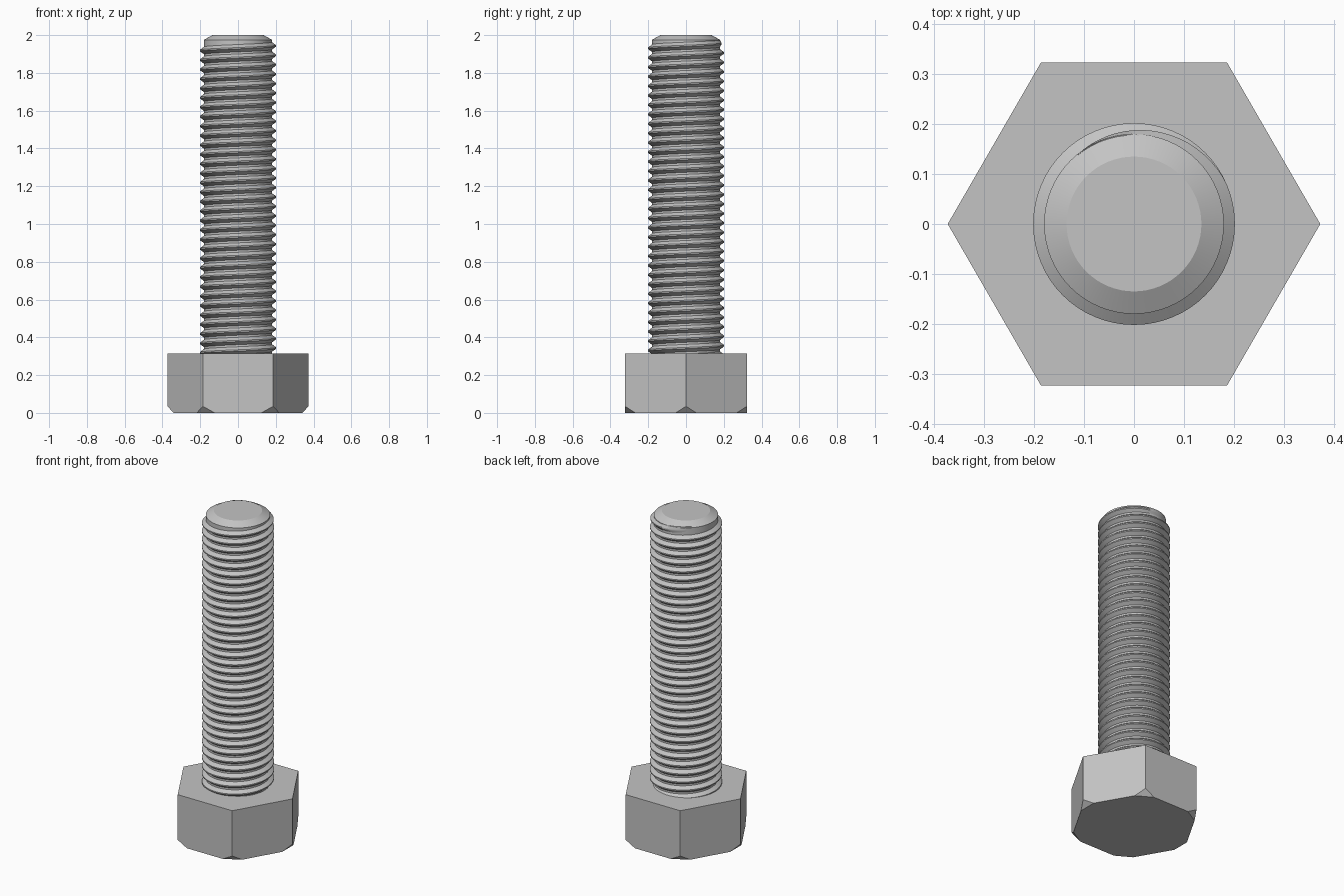
import bpy, bmesh
from math import pi, sin, cos, radians
from mathutils import Vector

if "Cube" in bpy.data.objects:
    bpy.data.objects.remove(bpy.data.objects["Cube"], do_unlink=True)

steel = bpy.data.materials.new("steel_grey")
steel.use_nodes = True
steel.diffuse_color = (0.55, 0.55, 0.55, 1)
steel.node_tree.nodes["Principled BSDF"].inputs["Base Color"].default_value = (0.55, 0.55, 0.55, 1)

HEAD_TOP = 0.315
CORE = 0.18
CREST = 0.202
PITCH = 0.05
SEG = 64


def make_object(name, bm, smooth=True):
    bmesh.ops.recalc_face_normals(bm, faces=bm.faces)
    mesh = bpy.data.meshes.new(name)
    bm.to_mesh(mesh)
    bm.free()
    mesh.materials.append(steel)
    obj = bpy.data.objects.new(name, mesh)
    bpy.context.collection.objects.link(obj)
    if smooth:
        bpy.ops.object.select_all(action="DESELECT")
        obj.select_set(True)
        bpy.context.view_layer.objects.active = obj
        bpy.ops.object.shade_smooth_by_angle(angle=radians(25))
    return obj


def polar(r, a, z):
    return Vector((r * cos(a), r * sin(a), z))


# Hexagonal head with its lower corners cut off
bm = bmesh.new()
for i in range(6):
    a = i * pi / 3
    corner = polar(0.373, a, 0)
    bm.verts.new(polar(0.373, a, HEAD_TOP))
    bm.verts.new(polar(0.373, a, 0.035))
    for side in (-1, 1):
        bm.verts.new(corner.lerp(polar(0.373, a + side * pi / 3, 0), 0.17))
bmesh.ops.convex_hull(bm, input=bm.verts)
bmesh.ops.dissolve_limit(bm, angle_limit=0.02, verts=bm.verts, edges=bm.edges)
make_object("hex_head", bm, smooth=False)

# Plain shank with a chamfered tip
bm = bmesh.new()
rings = [[bm.verts.new(polar(r, 2 * pi * i / SEG, z)) for i in range(SEG)]
         for r, z in ((CORE, 0.28), (CORE, 1.975), (0.135, 2.0))]
for low, high in zip(rings, rings[1:]):
    for i in range(SEG):
        j = (i + 1) % SEG
        bm.faces.new((low[i], low[j], high[j], high[i]))
bm.faces.new(rings[0])
bm.faces.new(rings[-1])
make_object("shank", bm)

# Right-handed thread ridge, fading into the shank at the top
bm = bmesh.new()
end_angle, end_z = radians(135), 1.962
fade = radians(110)
steps = int((end_z - HEAD_TOP + 0.025) / PITCH * SEG)
previous = None
for k in range(steps + 1):
    back = 2 * pi * k / SEG
    z = end_z - PITCH * k / SEG
    inner = CORE - 0.002
    outer = inner + (CREST - inner) * min(1, back / fade)
    section = [bm.verts.new(polar(r, end_angle - back, z + dz)) for r, dz in
               ((inner, -0.021), (outer, -0.0035), (outer, 0.0035), (inner, 0.021))]
    if previous:
        for m in range(3):
            bm.faces.new((previous[m], section[m], section[m + 1], previous[m + 1]))
    previous = section
thread = make_object("thread", bm)
# Make sure the open ridge faces outward
side = thread.data.polygons[len(thread.data.polygons) // 2 // 3 * 3 + 1]
if side.normal.dot(Vector((side.center.x, side.center.y, 0))) < 0:
    thread.data.flip_normals()
